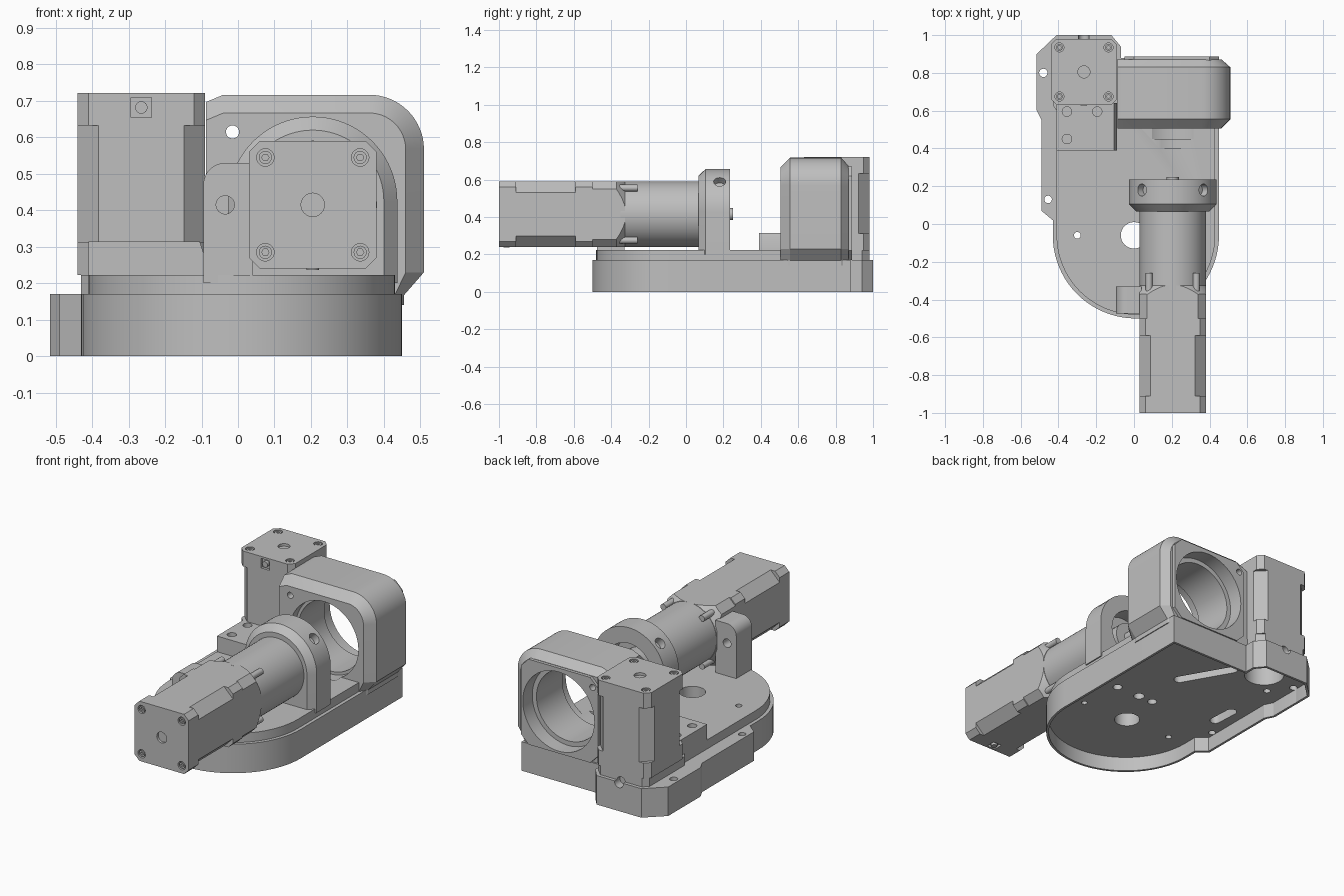
import bpy, bmesh, math
from mathutils import Matrix, Vector

if "Cube" in bpy.data.objects:
    bpy.data.objects.remove(bpy.data.objects["Cube"])

grey = bpy.data.materials.new("machined_grey")
grey.use_nodes = True
grey.diffuse_color = (0.52, 0.52, 0.52, 1)
grey.node_tree.nodes["Principled BSDF"].inputs["Base Color"].default_value = (0.52, 0.52, 0.52, 1)

PLACE = {"X": lambda a, b, h: (h, a, b), "Y": lambda a, b, h: (a, h, b), "Z": lambda a, b, h: (a, b, h)}


def finish(name, bm):
    bmesh.ops.recalc_face_normals(bm, faces=bm.faces)
    mesh = bpy.data.meshes.new(name)
    bm.to_mesh(mesh)
    bm.free()
    mesh.materials.append(grey)
    ob = bpy.data.objects.new(name, mesh)
    bpy.context.collection.objects.link(ob)
    return ob


def loft(name, axis, sections, recess=None):
    """Solid through (height, outline) sections; recess hollows the first cap."""
    bm = bmesh.new()
    rings = [[bm.verts.new(PLACE[axis](a, b, h)) for a, b in pts] for h, pts in sections]
    for low, high in zip(rings, rings[1:]):
        for i in range(len(low)):
            j = (i + 1) % len(low)
            bm.faces.new((low[i], low[j], high[j], high[i]))
    cap = bm.faces.new(rings[0])
    bm.faces.new(rings[-1])
    if recess:
        bmesh.ops.recalc_face_normals(bm, faces=bm.faces)
        bmesh.ops.inset_region(bm, faces=[cap], thickness=recess[0], use_even_offset=True)
        bmesh.ops.inset_region(bm, faces=[cap], thickness=0, depth=-recess[1])
    return finish(name, bm)


def prism(name, axis, pts, lo, hi):
    return loft(name, axis, [(lo, pts), (hi, pts)])


def arc(cx, cy, r, start, end, steps=24):
    angles = [math.radians(start + (end - start) * i / steps) for i in range(steps + 1)]
    return [(cx + r * math.cos(t), cy + r * math.sin(t)) for t in angles]


def circle(cx, cy, r, n=32):
    return arc(cx, cy, r, 0, 360, n)[:-1]


def rect(x0, x1, y0, y1, c=0.0):
    if not c:
        return [(x0, y0), (x1, y0), (x1, y1), (x0, y1)]
    return [(x0 + c, y0), (x1 - c, y0), (x1, y0 + c), (x1, y1 - c),
            (x1 - c, y1), (x0 + c, y1), (x0, y1 - c), (x0, y0 + c)]


def rod(name, axis, a, b, r, lo, hi, n=32):
    return prism(name, axis, circle(a, b, r, n), lo, hi)


def boolean(ob, tools, operation="DIFFERENCE", keep=False):
    for tool in tools:
        mod = ob.modifiers.new("cut", "BOOLEAN")
        mod.operation, mod.solver, mod.object = operation, "EXACT", tool
    bpy.context.view_layer.update()
    result = bpy.data.meshes.new_from_object(ob.evaluated_get(bpy.context.evaluated_depsgraph_get()))
    ob.modifiers.clear()
    ob.data = result
    if not keep:
        for tool in tools:
            bpy.data.objects.remove(tool)


# Base: hollow lower tray with a side flange, and a raised deck
front = lambda r: arc(0.01, -0.06, r, 180, 360, 40)
tray_outline = front(0.44) + [(0.45, 0.88), (-0.07, 0.88), (-0.07, 0.94), (-0.12, 1.0), (-0.41, 1.0),
                              (-0.515, 0.9), (-0.515, 0.6), (-0.49, 0.55), (-0.49, 0.07), (-0.43, 0.02)]
deck_outline = front(0.42) + [(0.43, 0.87), (-0.09, 0.87), (-0.09, 0.94), (-0.13, 0.98),
                              (-0.4, 0.98), (-0.43, 0.95), (-0.43, 0.63), (-0.41, 0.6)]
base = loft("base_tray", "Z", [(0, tray_outline), (0.17, tray_outline)], recess=(0.014, 0.085))
boolean(base, [prism("cutter", "Z", deck_outline, 0.15, 0.223)], "UNION")


def slot(x, y, length, r, angle):
    half = length / 2 - r
    pts = arc(half, 0, r, -90, 90, 10) + arc(-half, 0, r, 90, 270, 10)
    turn = Matrix.Rotation(math.radians(angle), 2)
    return [tuple(turn @ Vector(p) + Vector((x, y))) for p in pts]


# Through holes, blind holes and slots in the base, plus a rear cable notch
holes = [rod("cutter", "Z", x, y, r, -0.1, 0.3) for x, y, r in
         [(0, -0.06, 0.07), (-0.3, -0.06, 0.018), (-0.48, 0.8, 0.022), (-0.455, 0.13, 0.02)]]
holes += [rod("cutter", "Z", x, y, r, 0.04, 0.15) for x, y, r in
          [(0.27, 0.18, 0.026), (0.115, 0.18, 0.03), (0.02, 0.18, 0.026), (0.3, -0.07, 0.016), (-0.39, 0.68, 0.02)]]
holes += [prism("cutter", "Z", slot(-0.015, 0.6, 0.37, 0.032, 120), 0.04, 0.16),
          prism("cutter", "Z", slot(-0.385, 0.31, 0.19, 0.03, 93), 0.04, 0.16),
          rod("cutter", "Z", -0.265, 0.805, 0.11, 0.04, 0.21),
          rod("cutter", "Y", -0.265, 0.165, 0.028, 0.95, 1.1)]
boolean(base, holes)

# Bearing housing with chamfered rim and stepped bore
CX, CZ = 0.205, 0.425


def housing_outline(d):
    return [(-0.088, 0.14), (0.455 - d / 2, 0.14), (0.455 - d / 2, 0.167), (0.51 - d, 0.23)] + \
        arc(0.36, 0.567, 0.15 - d, 0, 90, 16) + [(-0.04, 0.717 - d), (-0.088, 0.697 - d)]


housing = loft("bearing_housing", "Y", [(0.505, housing_outline(0.05)), (0.555, housing_outline(0)),
                                        (0.83, housing_outline(0)), (0.87, housing_outline(0.045))])
rear_plate = prism("housing_rear_plate", "Y", rect(-0.05, 0.45, 0.17, 0.67, 0.05), 0.865, 0.888)
BZ = 0.415
bore = [rod("cutter", "Y", CX, BZ, 0.205, 0.4, 1, 64), rod("cutter", "Y", -0.015, 0.615, 0.018, 0.4, 1),
        rod("cutter", "Y", CX, BZ, 0.222, 0.45, 0.56, 64), rod("cutter", "Y", CX, BZ, 0.232, 0.8, 1, 64)]
for part in (rear_plate, housing):
    boolean(part, bore, keep=True)
boolean(base, bore)

# Low mounting block beside the upright motor
block = prism("mount_block", "Y", [(-0.41, 0.2), (-0.09, 0.2), (-0.09, 0.27), (-0.105, 0.315), (-0.41, 0.315)], 0.39, 0.64)
boolean(block, [rod("cutter", "Z", x, y, 0.025, 0.25, 0.4) for x, y in
                [(-0.355, 0.595), (-0.195, 0.595), (-0.355, 0.45)]])


# Square motors, built upright then placed
def motor(prefix, matrix):
    s = 0.175
    square = lambda c: rect(-s, s, -s, s, c)
    body = loft(prefix + "_body", "Z", [(0, square(0.03)), (0.09, square(0.03)), (0.0901, square(0.058)),
                                        (0.41, square(0.058)), (0.4101, square(0.03)), (0.5, square(0.03))])
    corners = [(x, y) for x in (-0.13, 0.13) for y in (-0.13, 0.13)]
    holes = [rod("cutter", "Z", x, y, 0.024, 0.475, 0.6, 20) for x, y in corners]
    holes += [rod("cutter", "Z", 0, 0, 0.032, 0.485, 0.6), prism("cutter", "Y", rect(-0.028, 0.028, 0.432, 0.488), -0.3, -0.16)]
    boolean(body, holes)
    parts = [body, rod(prefix + "_connector_pin", "Y", 0, 0.46, 0.017, -0.178, -0.15, 16)]
    for x, y in corners:
        screw = rod(prefix + "_screw", "Z", x, y, 0.018, 0.47, 0.497, 16)
        boolean(screw, [rod("cutter", "Z", x, y, 0.01, 0.485, 0.6, 6)])
        parts.append(screw)
    for part in parts:
        part.data.transform(matrix)


motor("upright_motor", Matrix.Translation((-0.265, 0.805, 0.222)))
motor("drive_motor", Matrix.Translation((CX, -0.5, 0.415)) @ Matrix.Rotation(math.radians(90), 4, "X"))

# Gearbox: square flange tapering into a barrel, with corner bolts
GZ = 0.415
flange = prism("gearbox_flange", "Y", rect(CX - 0.175, CX + 0.175, GZ - 0.175, GZ + 0.175, 0.04), -0.5, -0.325)
boolean(flange, [loft("cutter", "Y", [(-0.45, circle(CX, GZ, 0.29, 64)), (-0.32, circle(CX, GZ, 0.174, 64))])], "INTERSECT")
prism("gearbox_flange_rear", "Y", rect(CX - 0.175, CX + 0.175, GZ - 0.175, GZ + 0.175, 0.04), -0.5, -0.43)
rod("gearbox_barrel", "Y", CX, GZ, 0.176, -0.35, 0.08, 64)
for sx in (-1, 1):
    for sz in (-1, 1):
        rod("gearbox_bolt", "Y", CX + sx * 0.125, GZ + sz * 0.14, 0.018, -0.45, -0.26, 16)

# Arched clamp around the gearbox nose
arch = lambda r: [(CX - r, 0.2), (CX + r, 0.2)] + arc(CX, CZ, r, 0, 180, 40)
clamp = loft("gearbox_clamp", "Y", [(0.067, arch(0.195)), (0.105, arch(0.232)), (0.235, arch(0.232))])
cuts = [rod("cutter", "Y", CX, GZ, 0.15, 0.14, 0.4, 48)]
for angle in (-45, 45):
    hole = rod("cutter", "Z", 0, 0, 0.032, 0.19, 0.4)
    hole.data.transform(Matrix.Translation((CX, 0.18, CZ)) @ Matrix.Rotation(math.radians(angle), 4, "Y"))
    cuts.append(hole)
boolean(clamp, cuts)
rod("output_hub", "Y", CX, GZ, 0.09, 0.13, 0.2)
rod("output_shaft", "Y", CX, GZ, 0.032, 0.13, 0.25)

# Upright support bracket beside the gearbox flange
bracket = prism("support_bracket", "Y", [(-0.095, 0.2), (0.04, 0.2), (0.04, 0.53)] + arc(-0.035, 0.47, 0.06, 90, 180, 10), -0.475, -0.33)
boolean(bracket, [rod("cutter", "Y", -0.035, 0.415, 0.025, -0.6, -0.2)])

# Smooth curved walls, keep machined edges crisp
bpy.ops.object.select_all(action="DESELECT")
for ob in bpy.context.collection.objects:
    if ob.type == "MESH" and grey.name in ob.data.materials:
        ob.select_set(True)
        bpy.context.view_layer.objects.active = ob
bpy.ops.object.shade_smooth_by_angle(angle=math.radians(25))
